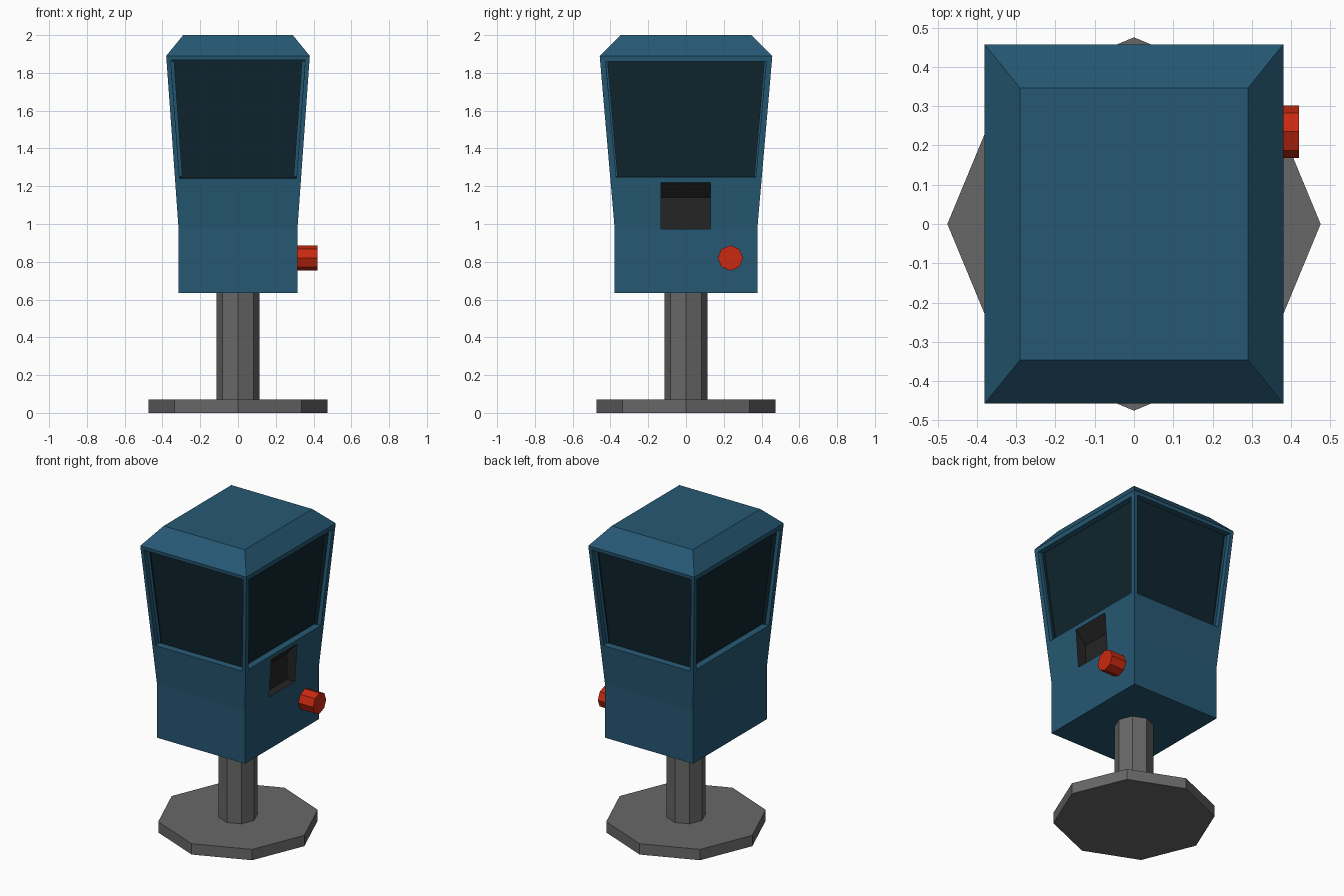
import bpy, bmesh, math
from mathutils import Matrix

if "Cube" in bpy.data.objects:
    bpy.data.objects.remove(bpy.data.objects["Cube"])


def material(name, rgb):
    m = bpy.data.materials.new(name)
    m.diffuse_color = (*rgb, 1)
    m.use_nodes = True
    m.node_tree.nodes["Principled BSDF"].inputs["Base Color"].default_value = m.diffuse_color
    return m


BLUE = material("blue_paint", (0.019, 0.099, 0.173))
GLASS = material("dark_glass", (0.0048, 0.018, 0.027))
GREY = material("grey_metal", (0.137, 0.137, 0.137))
RED = material("red_button", (0.58, 0.022, 0.005))
BLACK = material("black_slot", (0.018, 0.018, 0.018))


def make(name, bm, *mats):
    bmesh.ops.recalc_face_normals(bm, faces=bm.faces)
    me = bpy.data.meshes.new(name)
    bm.to_mesh(me)
    bm.free()
    for m in mats:
        me.materials.append(m)
    ob = bpy.data.objects.new(name, me)
    bpy.context.collection.objects.link(ob)
    return ob


def octagon(name, radius, depth, matrix, mat):
    bm = bmesh.new()
    bmesh.ops.create_cone(bm, cap_ends=True, segments=8, radius1=radius,
                          radius2=radius, depth=depth, matrix=matrix)
    return make(name, bm, mat)


# Stand
octagon("base_plate", 0.475, 0.07, Matrix.Translation((0, 0, 0.035)), GREY)
octagon("pole", 0.115, 0.60, Matrix.Translation((0, 0, 0.35)), GREY)

# Housing lofted from rectangular sections: (z, half width, half depth)
sections = [(0.635, 0.315, 0.378), (0.98, 0.315, 0.378),
            (1.217, 0.332, 0.3986), (1.89, 0.38, 0.457), (2.0, 0.29, 0.346)]
bm = bmesh.new()
rings = [[bm.verts.new((sx * w, sy * d, z))
          for sx, sy in ((-1, -1), (1, -1), (1, 1), (-1, 1))]
         for z, w, d in sections]
bm.faces.new(rings[0][::-1])
bm.faces.new(rings[-1])
windows = []
for level, (a, b) in enumerate(zip(rings, rings[1:])):
    for i in range(4):
        j = (i + 1) % 4
        f = bm.faces.new((a[i], a[j], b[j], b[i]))
        if level == 2:
            windows.append(f)
bm.normal_update()

# Recessed windows on all four sides
for f in windows:
    rim = 0.043 if abs(f.normal.x) > 0.5 else 0.033
    bmesh.ops.inset_individual(bm, faces=[f], thickness=rim)
    bmesh.ops.inset_individual(bm, faces=[f], thickness=0, depth=-0.04)
    f.material_index = 1
housing = make("housing", bm, BLUE, GLASS)

# Ticket slot cut into the right side, with a sloping ceiling
bm = bmesh.new()
profile = [(0.26, 0.973), (0.45, 0.973), (0.45, 1.30), (0.394, 1.29), (0.26, 1.14)]
slot = bm.faces.new([bm.verts.new((x, -0.133, z)) for x, z in profile])
ext = bmesh.ops.extrude_face_region(bm, geom=[slot])["geom"]
bmesh.ops.translate(bm, vec=(0, 0.264, 0),
                    verts=[v for v in ext if isinstance(v, bmesh.types.BMVert)])
if not slot.is_valid or len(bm.faces) < 7:
    bmesh.ops.holes_fill(bm, edges=bm.edges)
cutter = make("slot_cutter", bm, BLACK)
cutter.hide_render = True
mod = housing.modifiers.new("slot", 'BOOLEAN')
mod.operation = 'DIFFERENCE'
mod.solver = 'EXACT'
mod.material_mode = 'TRANSFER'
mod.object = cutter
bpy.context.view_layer.objects.active = housing
bpy.ops.object.modifier_apply(modifier="slot")
bpy.data.objects.remove(cutter)

# Round red button on the right side
octagon("button", 0.067, 0.13, Matrix.Translation((0.355, 0.235, 0.82))
        @ Matrix.Rotation(math.pi / 2, 4, 'Y'), RED)
